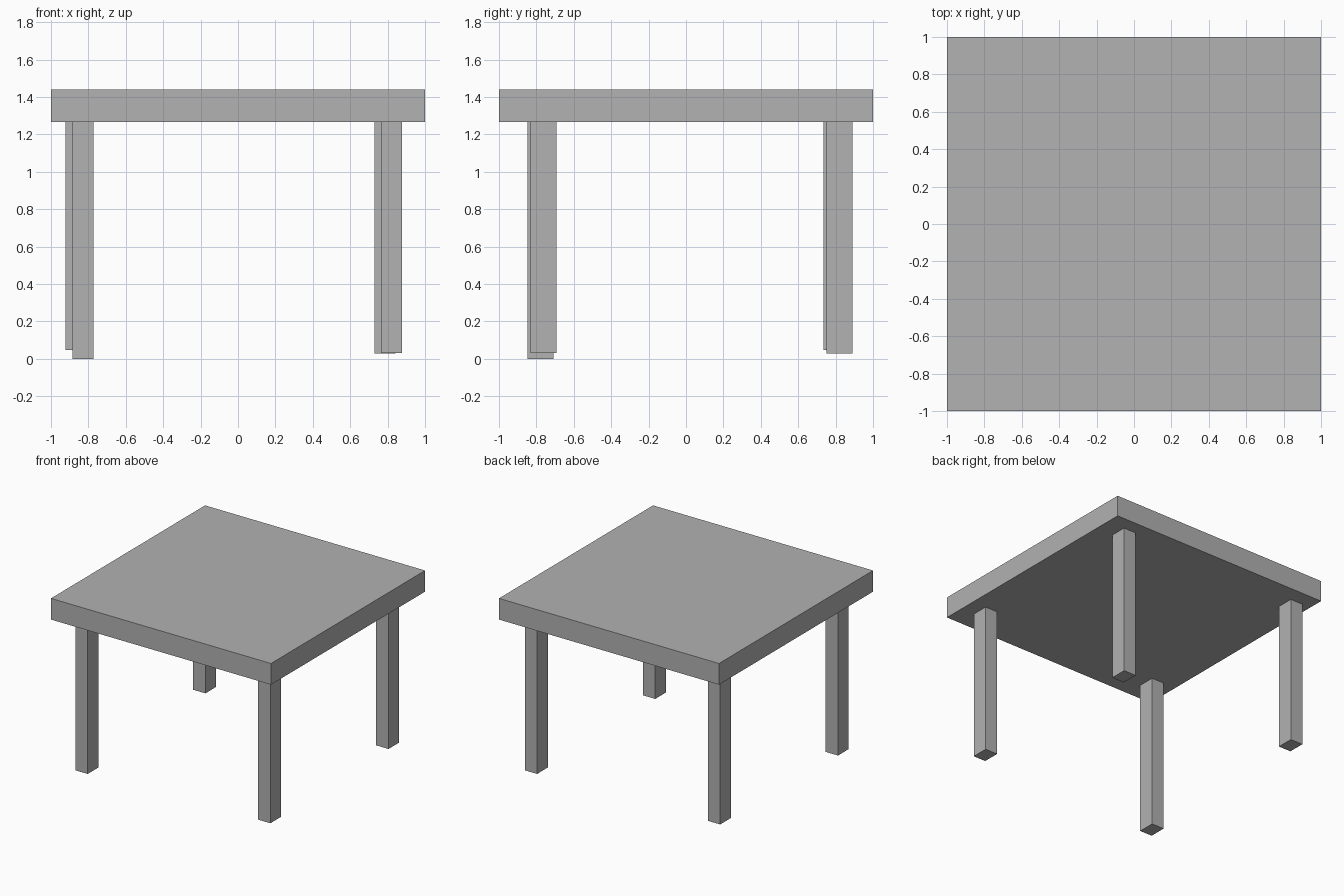
import bpy

if "Cube" in bpy.data.objects:
    bpy.data.objects.remove(bpy.data.objects["Cube"])

# Single plain grey
grey = bpy.data.materials.new("grey")
grey.diffuse_color = (0.445, 0.445, 0.445, 1)
grey.use_nodes = True
grey.node_tree.nodes["Principled BSDF"].inputs["Base Color"].default_value = grey.diffuse_color


def box(name, lo, hi):
    """Box between two opposite corners."""
    bpy.ops.mesh.primitive_cube_add(size=1, location=[(a + b) / 2 for a, b in zip(lo, hi)])
    ob = bpy.context.object
    ob.name = name
    ob.scale = [b - a for a, b in zip(lo, hi)]
    bpy.ops.object.transform_apply(location=False, rotation=False, scale=True)
    ob.data.materials.append(grey)
    return ob


UNDERSIDE, TOP = 1.266, 1.44
LEG_W, LEG_D = 0.112, 0.139

# Thick square slab
box("table_top", (-1, -1, UNDERSIDE), (1, 1, TOP))

# Four slightly uneven legs: left edge, front edge, foot height
legs = {
    "front_left_leg": (-0.885, -0.848, 0.0),
    "front_right_leg": (0.765, -0.832, 0.03),
    "back_left_leg": (-0.922, 0.734, 0.048),
    "back_right_leg": (0.731, 0.75, 0.027),
}
for name, (x, y, z) in legs.items():
    box(name, (x, y, z), (x + LEG_W, y + LEG_D, UNDERSIDE + 0.004))
